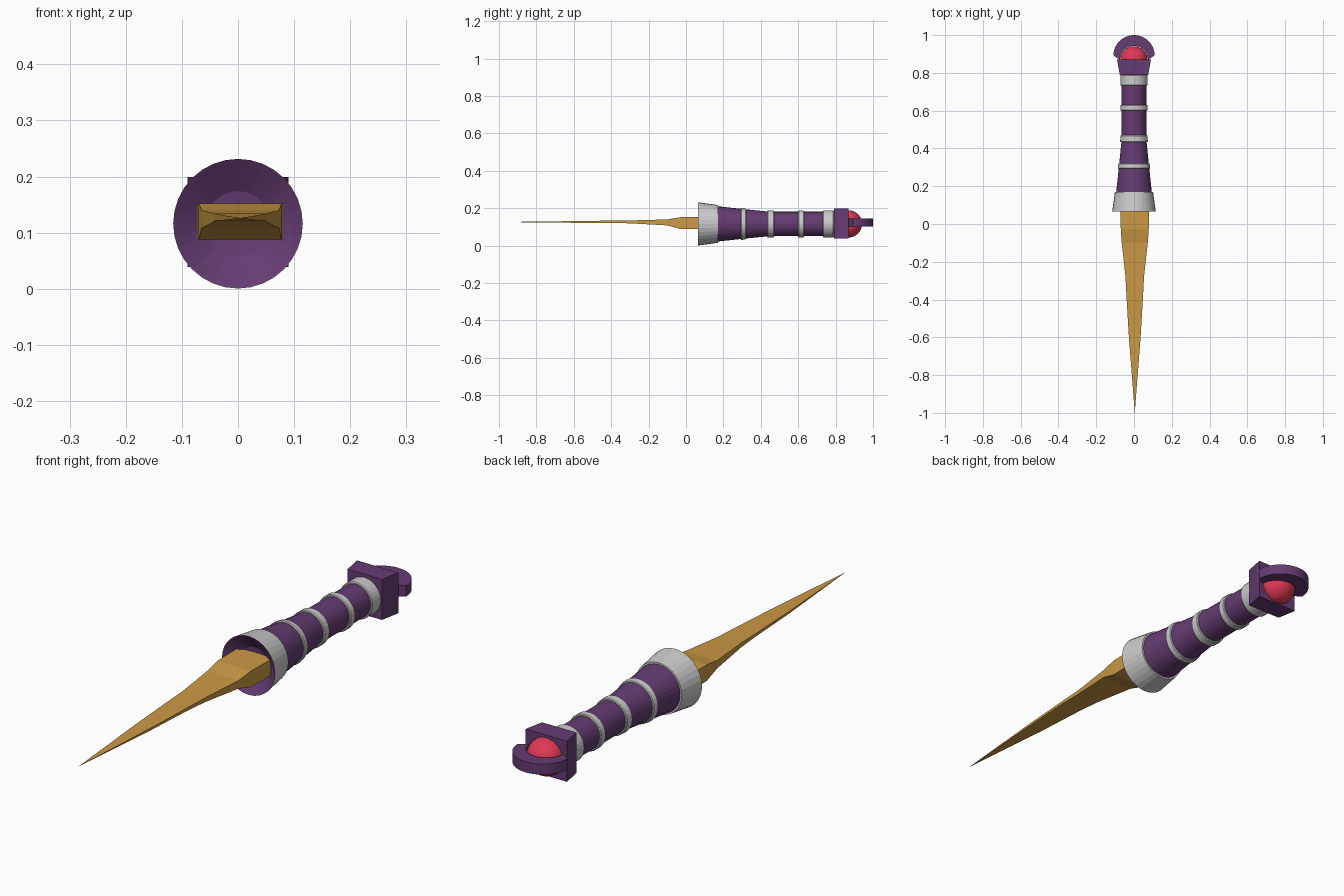
import bpy, bmesh, math

if "Cube" in bpy.data.objects:
    bpy.data.objects.remove(bpy.data.objects["Cube"])

CZ = 0.116  # height of the handle axis


def material(name, rgb):
    m = bpy.data.materials.new(name)
    m.diffuse_color = (*rgb, 1)
    m.use_nodes = True
    m.node_tree.nodes["Principled BSDF"].inputs["Base Color"].default_value = m.diffuse_color
    return m


PURPLE = material("purple", (0.13, 0.045, 0.17))
GOLD = material("gold", (0.60, 0.32, 0.06))
RED = material("red", (0.75, 0.04, 0.09))


def finish(name, bm, mat=None):
    bmesh.ops.recalc_face_normals(bm, faces=bm.faces)
    me = bpy.data.meshes.new(name)
    bm.to_mesh(me)
    bm.free()
    ob = bpy.data.objects.new(name, me)
    bpy.context.collection.objects.link(ob)
    if mat:
        me.materials.append(mat)
    return ob


def lathe(name, profile, mat=None, sides=32, closed=False):
    """Revolve (y, radius) points about the handle axis."""
    bm = bmesh.new()
    pts = [bm.verts.new((r, y, CZ)) for y, r in profile]
    pairs = list(zip(pts, pts[1:]))
    if closed:
        pairs.append((pts[-1], pts[0]))
    edges = [bm.edges.new(p) for p in pairs]
    bmesh.ops.spin(bm, geom=pts + edges, cent=(0, 0, CZ), axis=(0, 1, 0),
                   angle=math.tau, steps=sides, use_duplicate=False)
    bmesh.ops.remove_doubles(bm, verts=bm.verts, dist=1e-5)
    return finish(name, bm, mat)


def plate(name, outline, z0, z1, mat):
    """Extrude an (x, y) outline from z0 to z1."""
    bm = bmesh.new()
    face = bm.faces.new([bm.verts.new((x, y, z0)) for x, y in outline])
    new = bmesh.ops.extrude_face_region(bm, geom=[face])["geom"]
    bmesh.ops.translate(bm, vec=(0, 0, z1 - z0),
                        verts=[v for v in new if isinstance(v, bmesh.types.BMVert)])
    return finish(name, bm, mat)


# Blade: rectangular sections (y, half width, z low, z high) running to a point
sections = [(0.125, 0.077, 0.088, 0.152), (-0.03, 0.074, 0.088, 0.152),
            (-0.10, 0.069, 0.108, 0.140), (-0.28, 0.049, 0.118, 0.135),
            (-0.38, 0.044, 0.122, 0.134), (-0.60, 0.031, 0.122, 0.131)]
BX = 0.004
bm = bmesh.new()
rings = [[bm.verts.new((BX + sx * w, y, z)) for sx, z in
          ((-1, lo), (0, lo), (1, lo), (1, hi), (0, hi), (-1, hi))]
         for y, w, lo, hi in sections]
bm.faces.new(rings[0])
for a, b in zip(rings, rings[1:]):
    for i in range(6):
        bm.faces.new((a[i], a[(i + 1) % 6], b[(i + 1) % 6], b[i]))
tip = bm.verts.new((BX, -1, 0.126))
for i in range(6):
    bm.faces.new((rings[-1][i], rings[-1][(i + 1) % 6], tip))
finish("blade", bm, GOLD)

# Guard collar with a dished purple face
lathe("guard_collar", [(0.065, 0.1155), (0.17, 0.101), (0.17, 0.09), (0.07, 0.112)],
      closed=True)
lathe("guard_dish", [(0.066, 0.115), (0.105, 0.058), (0.112, 0)], PURPLE)

# Grip, flared toward the guard
lathe("grip", [(0.13, 0), (0.13, 0.094), (0.17, 0.094), (0.31, 0.079),
               (0.45, 0.065), (0.80, 0.065), (0.80, 0)], PURPLE)

# Grip rings: start, end, radius at each end
for i, (y0, y1, r0, r1) in enumerate([(0.293, 0.32, 0.086, 0.083),
                                      (0.435, 0.47, 0.073, 0.072),
                                      (0.60, 0.63, 0.072, 0.072),
                                      (0.733, 0.79, 0.072, 0.072)]):
    e = 0.003
    lathe(f"grip_ring_{i + 1}", [(y0, 0.06), (y0, r0 - e), (y0 + e, r0),
                                 (y1 - e, r1), (y1, r1 - e), (y1, 0.06)], closed=True)

# Pommel block, wider at the back
plate("pommel_block", [(-0.075, 0.79), (0.075, 0.79), (0.09, 0.87), (-0.09, 0.87)],
      0.039, 0.199, PURPLE)

# Half-round gem set into the block
N = 12
lathe("pommel_gem", [(0.868 + 0.073 * math.sin(i * math.pi / 2 / N),
                      0.073 * math.cos(i * math.pi / 2 / N)) for i in range(N + 1)], RED)

# Crescent around the gem
S = 20
outer = [(0.109 * math.cos(a), 0.892 + 0.108 * math.sin(a))
         for a in (math.pi * i / S for i in range(S + 1))]
inner = [(0.074 * math.cos(a), 0.869 + 0.074 * math.sin(a))
         for a in (math.pi * (S - i) / S for i in range(S + 1))]
plate("pommel_crescent", outer + inner, 0.102, 0.144, PURPLE)
